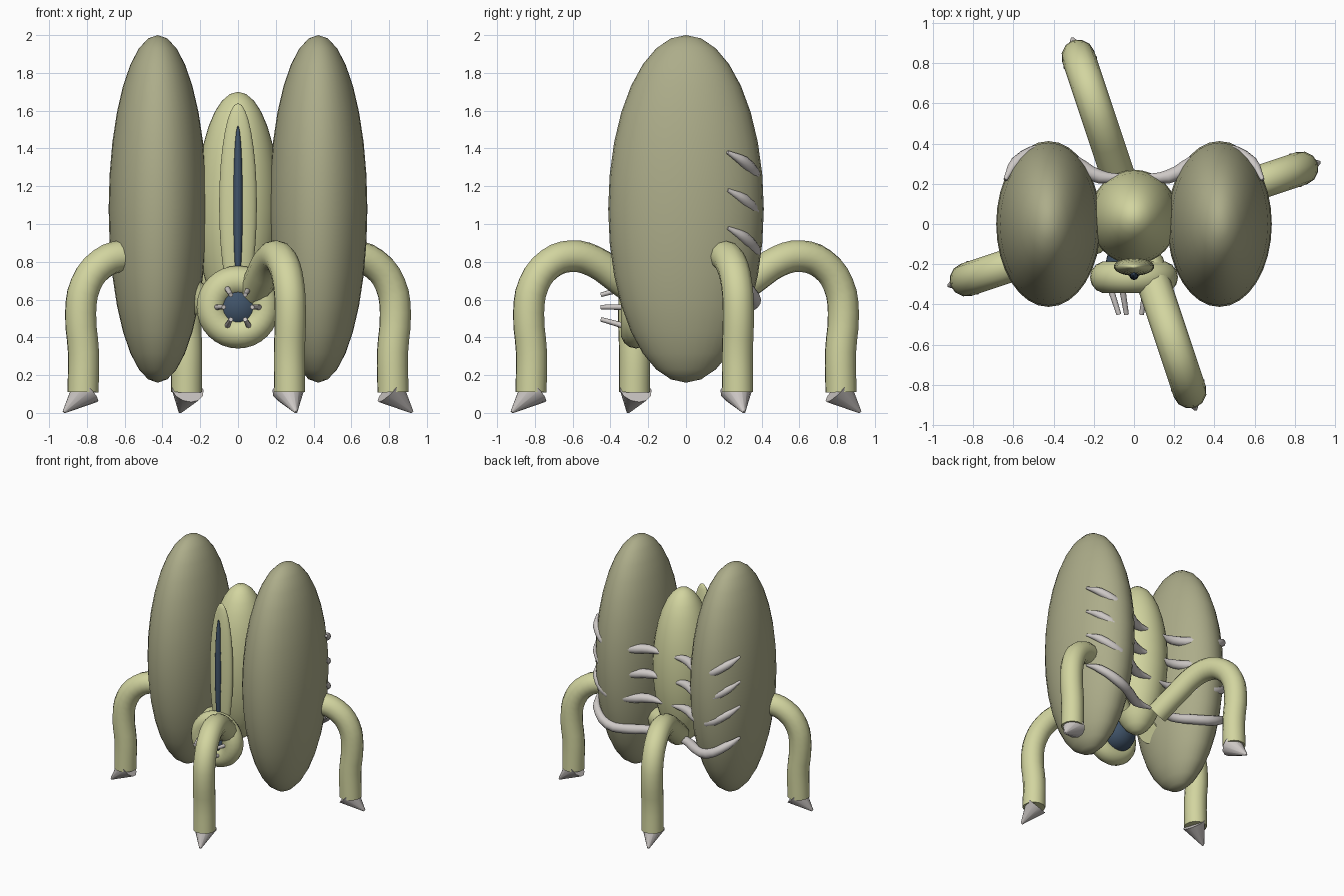
import bpy, math
from mathutils import Vector, Matrix

if "Cube" in bpy.data.objects:
    bpy.data.objects.remove(bpy.data.objects["Cube"])


def material(name, rgb):
    m = bpy.data.materials.new(name)
    m.diffuse_color = (*[c ** 2.2 for c in rgb], 1)
    m.use_nodes = True
    m.node_tree.nodes["Principled BSDF"].inputs["Base Color"].default_value = m.diffuse_color
    return m


SHELL = material("olive grey", (0.67, 0.67, 0.535))
SKIN = material("pale green", (0.82, 0.83, 0.62))
CLAW = material("light grey", (0.80, 0.78, 0.77))
DARK = material("dark blue", (0.26, 0.33, 0.41))


def finish(obj, name, mat, angle=60):
    obj.name = name
    obj.data.materials.clear()
    obj.data.materials.append(mat)
    bpy.ops.object.select_all(action='DESELECT')
    obj.select_set(True)
    bpy.context.view_layer.objects.active = obj
    bpy.ops.object.shade_smooth_by_angle(angle=math.radians(angle))
    return obj


def ellipsoid(name, centre, radii, mat, segments=32, rings=16):
    bpy.ops.mesh.primitive_uv_sphere_add(segments=segments, ring_count=rings, location=centre)
    obj = bpy.context.object
    obj.scale = radii
    bpy.ops.object.transform_apply(location=False, rotation=False)
    return finish(obj, name, mat)


def cone(name, base, tip, r1, r2, mat, sides=12):
    base, tip = Vector(base), Vector(tip)
    axis = tip - base
    bpy.ops.mesh.primitive_cone_add(vertices=sides, radius1=r1, radius2=r2, depth=axis.length,
                                    location=(base + tip) / 2,
                                    rotation=axis.to_track_quat('Z', 'Y').to_euler())
    return finish(bpy.context.object, name, mat, 50)


def tube(name, points, radius, mat, taper=None, resolution=4):
    # Smooth path with a round section, converted to a mesh
    curve = bpy.data.curves.new(name, 'CURVE')
    curve.dimensions = '3D'
    curve.bevel_depth = radius
    curve.bevel_resolution = resolution
    curve.use_fill_caps = True
    curve.resolution_u = 3
    spline = curve.splines.new('BEZIER')
    spline.bezier_points.add(len(points) - 1)
    for i, (bp, p) in enumerate(zip(spline.bezier_points, points)):
        bp.co = p
        bp.handle_left_type = bp.handle_right_type = 'AUTO'
        bp.radius = taper[i] if taper else 1
    obj = bpy.data.objects.new(name, curve)
    bpy.context.collection.objects.link(obj)
    bpy.ops.object.select_all(action='DESELECT')
    obj.select_set(True)
    bpy.context.view_layer.objects.active = obj
    bpy.ops.object.convert(target='MESH')
    return finish(bpy.context.object, name, mat)


# Central body, eyelid and slit eye
ellipsoid("body", (0, 0.035, 1.08), (0.22, 0.235, 0.62), SKIN)
ellipsoid("eyelid", (0, -0.212, 1.1), (0.10, 0.045, 0.54), SKIN)
ellipsoid("slit_eye", (0, -0.25, 1.1), (0.025, 0.028, 0.42), DARK, 16)

# Mouth ring with a dark gullet
bpy.ops.mesh.primitive_torus_add(location=(0, -0.265, 0.56), rotation=(math.pi / 2, 0, 0),
                                 major_radius=0.139, minor_radius=0.08,
                                 major_segments=32, minor_segments=14)
finish(bpy.context.object, "mouth_ring", SKIN)
ellipsoid("gullet", (0, -0.2, 0.56), (0.14, 0.14, 0.14), DARK)

# Six teeth leaning towards the mouth centre
for i in range(6):
    a = math.radians(60 * i)
    c, s = math.cos(a), math.sin(a)
    cone(f"tooth_{i + 1}", (0.12 * c, -0.31, 0.56 + 0.12 * s),
         (0.075 * c, -0.45, 0.56 + 0.075 * s), 0.016, 0.012, CLAW, 8)

# Side shells and the ribs that tie them to the body
RIB = [(0.64, 0.22, 0.15), (0.585, 0.305, 0.10), (0.45, 0.36, 0.02),
       (0.30, 0.305, 0.0), (0.17, 0.235, 0.0), (0.04, 0.235, 0.0)]
for side, label in ((-1, "left"), (1, "right")):
    ellipsoid(f"{label}_shell", (side * 0.425, 0, 1.08), (0.26, 0.412, 0.92), SHELL)
    for n, z in enumerate((1.23, 1.03, 0.83, 0.575)):
        tube(f"{label}_rib_{n + 1}", [(side * x, y, z + dz) for x, y, dz in RIB],
             0.038, CLAW, (0.25, 0.8, 1, 1, 0.9, 0.3), 3)

# Four arched legs with pointed feet, a quarter turn apart
LEG = [(0.2, 0.585), (0.38, 0.715), (0.52, 0.805), (0.64, 0.83), (0.76, 0.79),
       (0.85, 0.68), (0.878, 0.53), (0.862, 0.32), (0.865, 0.11)]
for i, label in enumerate(("front", "right", "back", "left")):
    a = math.radians(-71.6 + 90 * i)
    turn = Matrix.Rotation(a, 3, 'Z')
    tube(f"{label}_leg", [turn @ Vector((r, 0, z)) for r, z in LEG], 0.084, SKIN)
    cone(f"{label}_foot", turn @ Vector((0.845, 0, 0.122)),
         turn @ Vector((0.972, 0, 0.004)), 0.088, 0.008, CLAW, 12)
